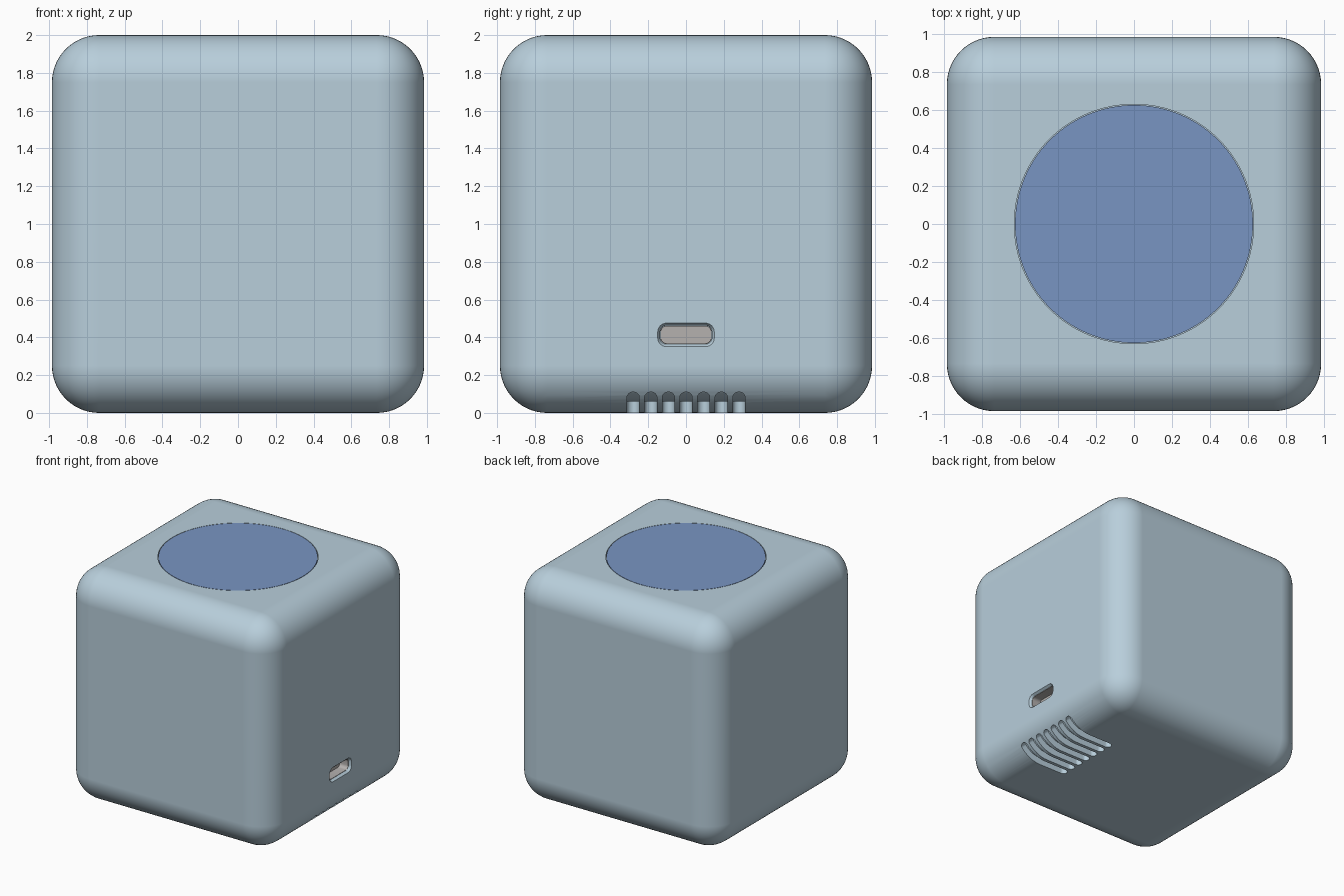
import bpy, bmesh
from math import sin, cos, pi, sqrt

if "Cube" in bpy.data.objects:
    bpy.data.objects.remove(bpy.data.objects["Cube"])

HALF, R = 0.985, 0.25          # body half width and edge radius


def material(name, rgb):
    m = bpy.data.materials.new(name)
    m.diffuse_color = (*rgb, 1)
    m.use_nodes = True
    m.node_tree.nodes["Principled BSDF"].inputs["Base Color"].default_value = m.diffuse_color
    return m


def finish(name, bm, mat=None, recalc=True):
    if recalc:
        bmesh.ops.recalc_face_normals(bm, faces=bm.faces[:])
    me = bpy.data.meshes.new(name)
    bm.to_mesh(me)
    bm.free()
    ob = bpy.data.objects.new(name, me)
    bpy.context.collection.objects.link(ob)
    if mat:
        me.materials.append(mat)
    return ob


def activate(ob):
    bpy.ops.object.select_all(action='DESELECT')
    ob.select_set(True)
    bpy.context.view_layer.objects.active = ob


def smooth(ob):
    activate(ob)
    bpy.ops.object.shade_smooth_by_angle(angle=pi / 6)


def loft(bm, rings, cap_start=True, cap_end=True):
    loops = [[bm.verts.new(p) for p in ring] for ring in rings]
    n = len(loops[0])
    for a, b in zip(loops, loops[1:]):
        for i in range(n):
            j = (i + 1) % n
            bm.faces.new((a[i], a[j], b[j], b[i]))
    if cap_start:
        bm.faces.new(loops[0][::-1])
    if cap_end:
        bm.faces.new(loops[-1])


def cut(ob, cutter):
    cutter.hide_render = True
    activate(ob)
    mod = ob.modifiers.new("cut", 'BOOLEAN')
    mod.operation, mod.solver, mod.object = 'DIFFERENCE', 'EXACT', cutter
    bpy.ops.object.modifier_apply(modifier=mod.name)
    bpy.data.objects.remove(cutter)


def port_ring(x, inset, n=6):
    # rounded rectangle in the yz plane, on the right side
    hy, hz, r, pts = 0.15 - inset, 0.0625 - inset, 0.047 - inset, []
    for k, (sy, sz) in enumerate(((1, 1), (-1, 1), (-1, -1), (1, -1))):
        for i in range(n + 1):
            a = pi / 2 * (k + i / n)
            pts.append((x, sy * (hy - r) + r * cos(a), 0.413 + sz * (hz - r) + r * sin(a)))
    return pts


def disc(name, radius, z0, z1, mat=None):
    bm = bmesh.new()
    loft(bm, [[(radius * cos(2 * pi * i / 128), radius * sin(2 * pi * i / 128), z)
               for i in range(128)] for z in (z0, z1)])
    return finish(name, bm, mat)


pale = material("pale_blue", (0.48, 0.62, 0.71))
blue = material("blue", (0.19, 0.30, 0.54))
grey = material("port_grey", (0.46, 0.44, 0.43))

# Rounded cube body
bm = bmesh.new()
bmesh.ops.create_cube(bm, size=1)
for v in bm.verts:
    v.co = (v.co.x * 2 * HALF, v.co.y * 2 * HALF, (v.co.z + 0.5) * 2)
bmesh.ops.bevel(bm, geom=bm.edges[:], offset=R, offset_type='OFFSET', segments=14,
                profile=0.5, affect='EDGES')
body = finish("body", bm, pale)

# Seat for the top pad
cut(body, disc("pad_cutter", 0.63, 1.97, 2.1))

# Port opening with a chamfered lip
bm = bmesh.new()
loft(bm, [port_ring(1.05, 0), port_ring(0.985, 0), port_ring(0.965, 0.013), port_ring(0.87, 0.013)])
cut(body, finish("port_cutter", bm))

# Seven vent grooves that wrap around the lower right edge
X0, W, DEPTH = 0.48, 0.032, 0.06
FLAT = HALF - R - X0
LENGTH = FLAT + R * 0.976


def groove_point(s, radius):
    if s < FLAT:
        return X0 + s, R - radius
    a = (s - FLAT) / R
    return HALF - R + radius * sin(a), R - radius * cos(a)


caps = [W * (1 - cos(pi / 2 * i / 6)) for i in range(7)]
middle = [FLAT * i / 4 for i in range(1, 5)]
arc = [FLAT + (LENGTH - W - FLAT) * i / 10 for i in range(1, 10)]
stations = caps + middle + arc + [LENGTH - c for c in caps[::-1]]
bm = bmesh.new()
for k in range(-3, 4):
    y, rings = k * 0.0933, []
    for s in stations:
        d = min(s, LENGTH - s, W)
        w = max(sqrt(max(W * W - (W - d) ** 2, 0)), 0.002)
        (xi, zi), (xo, zo) = groove_point(s, R - DEPTH), groove_point(s, R + 0.04)
        rings.append([(xi, y - w, zi), (xi, y + w, zi), (xo, y + w, zo), (xo, y - w, zo)])
    loft(bm, rings)
cut(body, finish("vent_cutter", bm))

smooth(body)
body.modifiers.new("flat_shading", 'WEIGHTED_NORMAL').keep_sharp = True

# Round pad, flush with the top
smooth(disc("top_pad", 0.626, 1.972, 2.0, blue))

# Grey cup inside the port
bm = bmesh.new()
loft(bm, [port_ring(0.875, 0.0145), port_ring(0.965, 0.0145), port_ring(0.965, 0.018),
          port_ring(0.885, 0.018)])
smooth(finish("port_lining", bm, grey))
